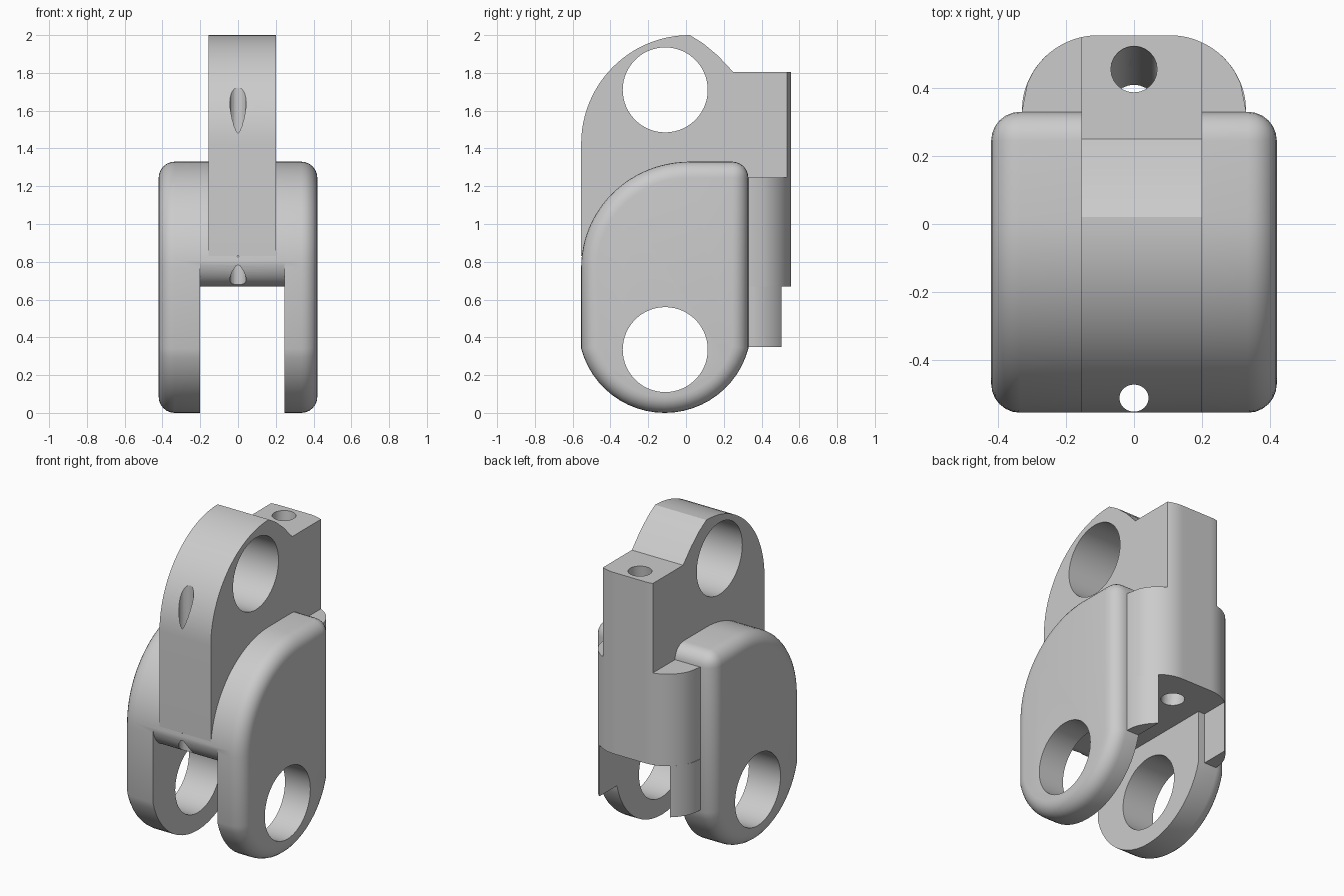
import bpy, bmesh, math
from mathutils import Vector

if "Cube" in bpy.data.objects:
    bpy.data.objects.remove(bpy.data.objects["Cube"])

GREY = (0.6, 0.6, 0.6, 1)
mat = bpy.data.materials.new("light_grey")
mat.use_nodes = True
mat.diffuse_color = GREY
mat.node_tree.nodes["Principled BSDF"].inputs["Base Color"].default_value = GREY


def arc(cx, cy, rx, ry, a0, a1, n=24):
    angles = [math.radians(a0 + (a1 - a0) * i / n) for i in range(n + 1)]
    return [(cx + rx * math.cos(a), cy + ry * math.sin(a)) for a in angles]


def prism(name, outline, axis, lo, hi, bevel=None):
    """Extrude an outline: (y, z) points along X, or (x, y) points along Z."""
    bm = bmesh.new()
    place = (lambda p, t: (t, *p)) if axis == "X" else (lambda p, t: (*p, t))
    face = bm.faces.new([bm.verts.new(place(p, lo)) for p in outline])
    out = bmesh.ops.extrude_face_region(bm, geom=[face])["geom"]
    shift = Vector(place((0, 0), hi - lo))
    bmesh.ops.translate(bm, vec=shift, verts=[v for v in out if isinstance(v, bmesh.types.BMVert)])
    bmesh.ops.recalc_face_normals(bm, faces=bm.faces)
    if bevel:
        # round both outer rims and the square corner at the top of the back
        def rounded(e):
            a, b = (v.co for v in e.verts)
            rim = abs(a.x - b.x) < 1e-4
            return rim or min(a.y + a.z, b.y + b.z) > 1.6
        bmesh.ops.bevel(bm, geom=[e for e in bm.edges if rounded(e)], offset=bevel,
                        segments=6, profile=0.5, affect="EDGES", clamp_overlap=True)
    mesh = bpy.data.meshes.new(name)
    bm.to_mesh(mesh)
    bm.free()
    mesh.materials.append(mat)
    obj = bpy.data.objects.new(name, mesh)
    bpy.context.collection.objects.link(obj)
    return obj


def combine(obj, tool, operation="DIFFERENCE"):
    bpy.ops.object.select_all(action="DESELECT")
    bpy.context.view_layer.objects.active = obj
    obj.select_set(True)
    mod = obj.modifiers.new("cut", "BOOLEAN")
    mod.operation, mod.object, mod.solver = operation, tool, "EXACT"
    bpy.ops.object.modifier_apply(modifier=mod.name)


def rear_plan(x0, x1, base, n=40):
    """Plan outline with a flat back that rounds off towards the sides."""
    def back(x):
        d = max(abs(x) - 0.105, 0)
        return 0.33 + math.sqrt(max(0.225 ** 2 - d * d, 0))
    xs = [x0 + (x1 - x0) * i / n for i in range(n + 1)]
    return [(x0, base)] + [(x, back(x)) for x in xs] + [(x1, base)]


# Forked body: round foot, arched shoulder
body_outline = (arc(-0.1125, 0.458, 0.458, 0.458, 195, 345)
                + [(0.33, 1.33)] + arc(0.02, 0.77, 0.575, 0.56, 90, 180))
body = prism("forked_body", body_outline, "X", -0.42, 0.42, bevel=0.085)
slot = prism("slot_cutter", [(-0.8, 0.82), (-0.8, -0.2), (0.8, -0.2), (0.8, 0.67)]
             + arc(-0.43, 0.82, 0.126, 0.15, 270, 180, 12), "X", -0.2, 0.245)
combine(body, slot)

# Upper tongue, trimmed behind by the rounded plan
tongue_outline = ([(-0.555, 0.83), (0.3, 0.83), (0.3, 1.245), (0.8, 1.245), (0.8, 1.805),
                   (0.25, 1.805), (0.17, 1.89), (0.09, 1.957)]
                  + arc(0.02, 1.425, 0.575, 0.575, 90, 180))
tongue = prism("upper_tongue", tongue_outline, "X", -0.155, 0.2)
trim = prism("trim_cutter", rear_plan(-0.3, 0.3, -0.9), "Z", 0.5, 2.3)
combine(tongue, trim, "INTERSECT")

# Rear flange and its two hanging ears
flange = prism("rear_flange", rear_plan(-0.33, 0.33, 0.28), "Z", 0.67, 1.245)
ears = [prism(side + "_ear", rear_plan(x, x + 0.085, 0.3), "Z", 0.35, 0.67)
        for side, x in (("right", -0.33), ("left", 0.245))]

# Cross bores and cord channels
cutters = [prism("bore_cutter", arc(-0.11, z, 0.225, 0.225, 0, 354, 59), "X", -1, 1)
           for z in (0.335, 1.71)]
cutters.append(prism("front_channel_cutter", arc(0, -0.512, 0.043, 0.04, 0, 345, 23), "Z", 0.5, 2.2))
rear = prism("rear_channel_cutter", arc(0, 0, 0.068, 0.068, 0, 345, 23), "Z", 0.5, 2.2)
for v in rear.data.vertices:
    v.co.y += 0.455 + (v.co.z - 1.805) * 0.1
cutters.append(rear)

for part in (body, tongue):
    for cutter in cutters:
        combine(part, cutter)
combine(flange, rear)

for helper in cutters + [slot, trim]:
    bpy.data.objects.remove(helper)

# Smooth curves, crisp edges
bpy.ops.object.select_all(action="DESELECT")
for part in [body, tongue, flange] + ears:
    part.select_set(True)
bpy.context.view_layer.objects.active = body
bpy.ops.object.shade_smooth_by_angle(angle=math.radians(28))
